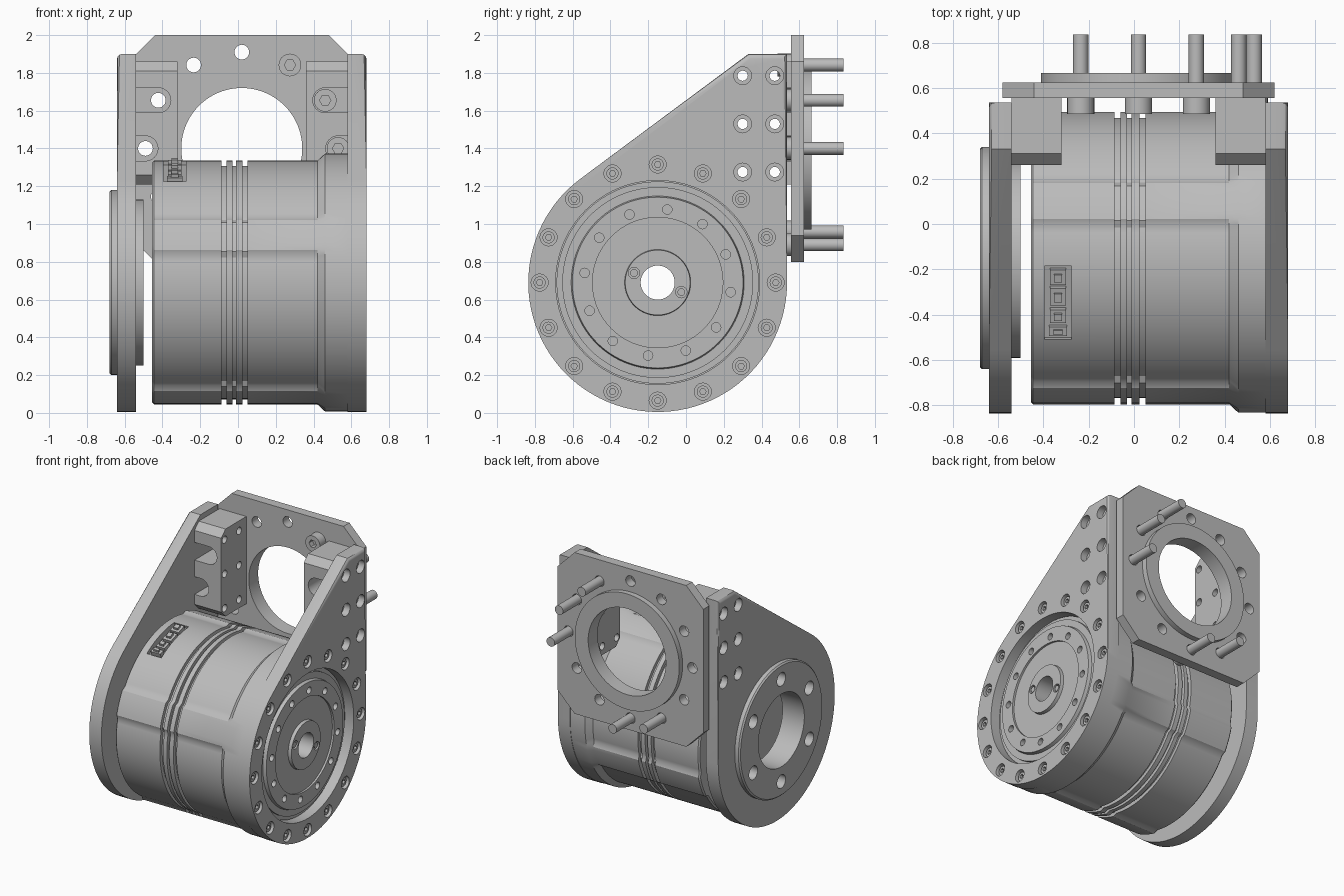
import bpy, bmesh
from math import sin, cos, pi, radians, degrees, atan2, acos, hypot
from mathutils import Matrix, Vector

cube = bpy.data.objects.get("Cube")
if cube:
    bpy.data.objects.remove(cube, do_unlink=True)

CY, CZ, R = -0.15, 0.69, 0.685      # drum axis and side plate radius
MX, MZ = 0.02, 1.40                 # rear mount centre

grey = bpy.data.materials.new("machined_grey")
grey.use_nodes = True
grey.diffuse_color = (0.5, 0.5, 0.5, 1)
grey.node_tree.nodes["Principled BSDF"].inputs["Base Color"].default_value = (0.5, 0.5, 0.5, 1)


def finish(name, bm):
    bmesh.ops.recalc_face_normals(bm, faces=bm.faces)
    mesh = bpy.data.meshes.new(name)
    bm.to_mesh(mesh)
    bm.free()
    mesh.materials.append(grey)
    obj = bpy.data.objects.new(name, mesh)
    bpy.context.collection.objects.link(obj)
    return obj


def activate(obj):
    bpy.ops.object.select_all(action='DESELECT')
    obj.select_set(True)
    bpy.context.view_layer.objects.active = obj


def cut(obj, bm):
    cutter = finish("cutter", bm)
    cutter.hide_render = True
    mod = obj.modifiers.new("cut", 'BOOLEAN')
    mod.operation, mod.solver, mod.object = 'DIFFERENCE', 'EXACT', cutter
    mod.use_self = True
    activate(obj)
    bpy.ops.object.modifier_apply(modifier="cut")
    bpy.data.objects.remove(cutter, do_unlink=True)


def smooth(obj):
    activate(obj)
    bpy.ops.object.shade_smooth_by_angle(angle=radians(30))


def prism(bm, pts, axis, a, b):
    """Extrude a 2D outline along X (outline in y,z) or Y (outline in x,z)."""
    place = (lambda p, w: (w, p[0], p[1])) if axis == 'X' else (lambda p, w: (p[0], w, p[1]))
    lo = [bm.verts.new(place(p, a)) for p in pts]
    hi = [bm.verts.new(place(p, b)) for p in pts]
    bm.faces.new(lo)
    bm.faces.new(hi)
    for i in range(len(pts)):
        j = (i + 1) % len(pts)
        bm.faces.new((lo[i], lo[j], hi[j], hi[i]))
    return hi


def polar(c, r, deg):
    return (c[0] + r * cos(radians(deg)), c[1] + r * sin(radians(deg)))


def cyl(bm, axis, c, r, a, b, n=24):
    prism(bm, [polar(c, r, 360 * i / n) for i in range(n)], axis, a, b)


def box(bm, size, centre, matrix=Matrix()):
    m = matrix @ Matrix.Translation(centre) @ Matrix.Diagonal((*size, 1))
    bmesh.ops.create_cube(bm, size=1, matrix=m)


def lathe(bm, profile, n=96, bulge=lambda x, r, deg: 0):
    """Revolve a closed (x, radius) loop about the drum axis."""
    rings = []
    for i in range(n):
        deg = 360 * i / n
        ring = []
        for x, r in profile:
            y, z = polar((CY, CZ), r + bulge(x, r, deg), deg)
            ring.append(bm.verts.new((x, y, z)))
        rings.append(ring)
    k = len(profile)
    for i in range(n):
        p, q = rings[i], rings[(i + 1) % n]
        for j in range(k):
            bm.faces.new((p[j], p[(j + 1) % k], q[(j + 1) % k], q[j]))


axis_c = (CY, CZ)
rim = [polar(axis_c, 0.625, 22.5 * i) for i in range(16) if i != 2] + [polar(axis_c, 0.625, 45)]
mount_holes = [(y, z) for y in (0.30, 0.47) for z in (1.275, 1.53, 1.785)]

# Teardrop side plates with rounded outer rim
tip = (0.33, 1.90)
d = (tip[0] - CY, tip[1] - CZ)
start = degrees(atan2(d[1], d[0]) + acos(R / hypot(*d)))
outline = [(CY + R, 1.90), tip] + [polar(axis_c, R, start + (360 - start) * i / 64) for i in range(65)]
for name, inner, outer, bore in (("left", 0.58, 0.68, 0.54), ("right", -0.54, -0.64, 0.44)):
    bm = bmesh.new()
    prism(bm, outline, 'X', inner, outer)
    edges = [e for e in bm.edges if all(abs(v.co.x - outer) < 1e-4 for v in e.verts)]
    bmesh.ops.bevel(bm, geom=edges, offset=0.025, segments=3, affect='EDGES', profile=0.5)
    plate = finish(name + "_side_plate", bm)
    s = 1 if outer > 0 else -1
    bm = bmesh.new()
    cyl(bm, 'X', axis_c, bore, inner - s * 0.1, outer + s * 0.1, 96)
    for p in mount_holes:
        cyl(bm, 'X', p, 0.047, outer - s * 0.05, outer + s * 0.05)
    if s > 0:
        for p in rim:
            cyl(bm, 'X', p, 0.045, outer - 0.05, outer + 0.05)
    cut(plate, bm)
    bm = bmesh.new()
    for p in mount_holes:
        cyl(bm, 'X', p, 0.027, inner - s * 0.1, outer + s * 0.1)
    cut(plate, bm)
    smooth(plate)

# Socket screws around the output side plate
bm = bmesh.new()
for p in rim:
    cyl(bm, 'X', p, 0.032, 0.62, 0.665)
screws = finish("rim_screws", bm)
bm = bmesh.new()
for p in rim:
    cyl(bm, 'X', p, 0.017, 0.64, 0.70, 6)
cut(screws, bm)
smooth(screws)

# Drum housing: ring grooves, four raised ribs, flared collar, through bore
profile = [(-0.455, 0.09), (-0.455, 0.635), (-0.445, 0.645)]
for a, b in ((-0.087, -0.06), (-0.03, -0.01), (0.025, 0.05)):
    profile += [(a, 0.645), (a, 0.618), (b, 0.618), (b, 0.645)]
profile += [(0.42, 0.645), (0.46, 0.682), (0.58, 0.682), (0.58, 0.535), (0.61, 0.535), (0.61, 0.09)]


def ribs(x, r, deg):
    if not 0.6 < r < 0.66:
        return 0
    return 0.018 * max(0, min(1, (deg % 90 - 57.5) / 2.5, (77.5 - deg % 90) / 2.5))


bm = bmesh.new()
lathe(bm, profile, 144, ribs)
drum = finish("drum_housing", bm)
# Connector pocket tilted onto the drum surface
tilt = Matrix.Translation((-0.335, CY, CZ)) @ Matrix.Rotation(radians(18.5), 4, 'X')
bm = bmesh.new()
box(bm, (0.12, 0.34, 0.2), (0, 0, 0.70), tilt)
cut(drum, bm)
smooth(drum)
bm = bmesh.new()
for y, w, l in ((-0.13, 0.08, 0.04), (-0.06, 0.07, 0.06), (0.03, 0.07, 0.08), (0.12, 0.07, 0.07)):
    box(bm, (w, l, 0.045), (0, y, 0.61), tilt)
    box(bm, (w * 0.5, l * 0.5, 0.02), (0, y, 0.64), tilt)
finish("connector_sockets", bm)

# Output flange with raised ring, bolt circle and hub
bm = bmesh.new()
lathe(bm, [(0.60, 0.09), (0.60, 0.505), (0.63, 0.505), (0.63, 0.458), (0.655, 0.452), (0.655, 0.345),
           (0.64, 0.345), (0.64, 0.175), (0.665, 0.172), (0.665, 0.09)])
output = finish("output_flange", bm)
bm = bmesh.new()
for i in range(12):
    cyl(bm, 'X', polar(axis_c, 0.39, 30 * i - 7.5), 0.025, 0.62, 0.70)
for a in (158, 338):
    cyl(bm, 'X', polar(axis_c, 0.135, a), 0.03, 0.64, 0.70)
cut(output, bm)
smooth(output)
bm = bmesh.new()
for a in (158, 338):
    cyl(bm, 'X', polar(axis_c, 0.135, a), 0.02, 0.62, 0.66)
smooth(finish("hub_screws", bm))

# Idler flange on the opposite plate
bm = bmesh.new()
lathe(bm, [(-0.50, 0.27), (-0.50, 0.44), (-0.64, 0.44), (-0.64, 0.49), (-0.67, 0.49), (-0.68, 0.48), (-0.68, 0.27)])
idler = finish("idler_flange", bm)
bm = bmesh.new()
for i in range(6):
    cyl(bm, 'X', polar(axis_c, 0.38, 30 + 60 * i), 0.05, -0.72, -0.60)
cut(idler, bm)
smooth(idler)

# Corner blocks joining side plates to the rear mount
c = 0.05
block_outline = [(0.555, 1.21), (0.555, 1.86), (0.26 + c, 1.86), (0.26, 1.86 - c), (0.26, 1.21 + c), (0.26 + c, 1.21)]
for name, s in (("left", 1), ("right", -1)):
    bm = bmesh.new()
    prism(bm, block_outline, 'X', MX + s * 0.34, MX + s * 0.56)
    block = finish(name + "_corner_block", bm)
    bm = bmesh.new()
    for dx, z in ((0.442, 1.655), (0.51, 1.40)):
        x = MX + s * dx
        cyl(bm, 'Y', (x, z), 0.066, 0.2, 0.6, 32)
        box(bm, (0.2, 0.41, 0.132), (x + s * 0.1, 0.4, z))
    cut(block, bm)
    bm = bmesh.new()
    for p in mount_holes:
        cyl(bm, 'X', p, 0.027, MX + s * 0.3, MX + s * 0.6)
    cut(block, bm)
    smooth(block)

# Rear mount plate with chamfered corners and locating ring
h, k = 0.60, 0.46
corners = [(k, h), (h, k), (h, -k), (k, -h), (-k, -h), (-h, -k), (-h, k), (-k, h)]
bm = bmesh.new()
prism(bm, [(MX + x, MZ + z) for x, z in corners], 'Y', 0.555, 0.625)
mount = finish("rear_mount_plate", bm)
bm = bmesh.new()
cyl(bm, 'Y', (MX, MZ), 0.32, 0.4, 0.8, 96)
for i in range(12):
    cyl(bm, 'Y', polar((MX, MZ), 0.51, 30 * i), 0.039, 0.4, 0.8)
cut(mount, bm)
smooth(mount)
bm = bmesh.new()
cyl(bm, 'Y', (MX, MZ), 0.43, 0.62, 0.665, 96)
ring = finish("locating_ring", bm)
bm = bmesh.new()
cyl(bm, 'Y', (MX, MZ), 0.32, 0.4, 0.8, 96)
cut(ring, bm)
smooth(ring)

# Socket head bolts through the mount
for i, a in enumerate((60, 30, 0, -90, -120)):
    p = polar((MX, MZ), 0.51, a)
    bm = bmesh.new()
    cyl(bm, 'Y', p, 0.06, 0.485, 0.555)
    cyl(bm, 'Y', p, 0.034, 0.555, 0.835)
    bolt = finish("mount_bolt_%d" % (i + 1), bm)
    bm = bmesh.new()
    cyl(bm, 'Y', p, 0.03, 0.45, 0.525, 6)
    cut(bolt, bm)
    smooth(bolt)
